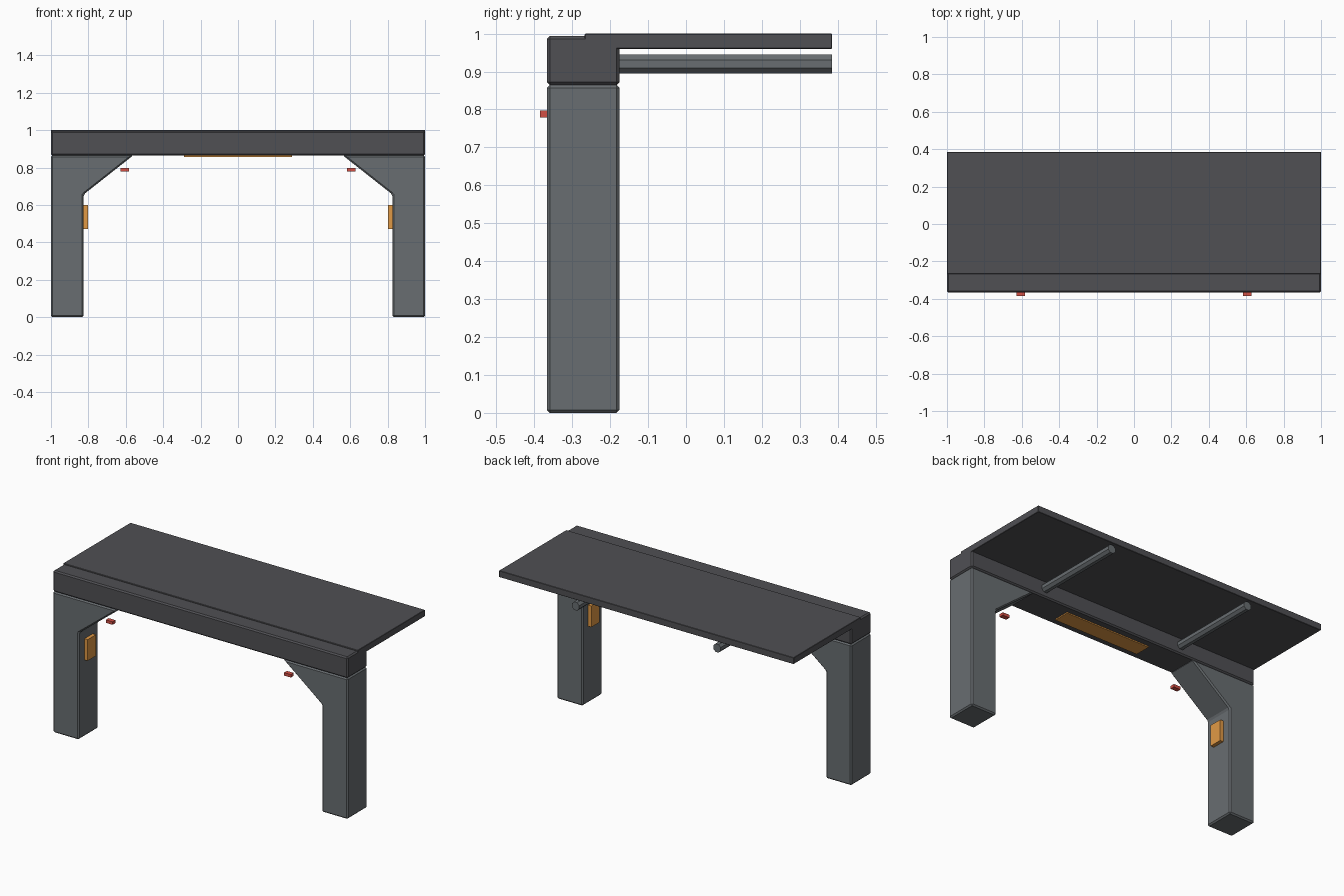
import bpy, bmesh, math

if "Cube" in bpy.data.objects:
    bpy.data.objects.remove(bpy.data.objects["Cube"])


def material(name, rgb):
    m = bpy.data.materials.new(name)
    m.diffuse_color = (*rgb, 1)
    m.use_nodes = True
    m.node_tree.nodes["Principled BSDF"].inputs["Base Color"].default_value = m.diffuse_color
    return m


LEG = material("leg_grey", (0.14, 0.155, 0.165))
DARK = material("dark_grey", (0.08, 0.08, 0.088))
ORANGE = material("orange", (0.75, 0.32, 0.06))
RED = material("red", (0.65, 0.08, 0.06))


def finish(name, bm, mat, bevel=0):
    bmesh.ops.recalc_face_normals(bm, faces=bm.faces)
    if bevel:
        bmesh.ops.bevel(bm, geom=bm.edges[:], offset=bevel, segments=1,
                        affect='EDGES', profile=0.5)
    me = bpy.data.meshes.new(name)
    bm.to_mesh(me)
    bm.free()
    me.materials.append(mat)
    ob = bpy.data.objects.new(name, me)
    bpy.context.collection.objects.link(ob)
    return ob


def prism(name, profile, y0, y1, mat, bevel=0):
    """Extrude an (x, z) outline along y."""
    bm = bmesh.new()
    face = bm.faces.new([bm.verts.new((x, y0, z)) for x, z in profile])
    ext = bmesh.ops.extrude_face_region(bm, geom=[face])["geom"]
    bmesh.ops.translate(bm, vec=(0, y1 - y0, 0),
                        verts=[v for v in ext if isinstance(v, bmesh.types.BMVert)])
    return finish(name, bm, mat, bevel)


def box(name, x, y, z, mat, bevel=0):
    pts = [(x[0], z[0]), (x[1], z[0]), (x[1], z[1]), (x[0], z[1])]
    return prism(name, pts, y[0], y[1], mat, bevel)


FRONT, BACK = -0.367, -0.175

# Cross beam and overhanging roof slab
box("cross_beam", (-1, 1), (FRONT, BACK), (0.864, 0.994), DARK, 0.008)
box("roof_slab", (-1, 1), (-0.267, 0.385), (0.96, 1.0), DARK, 0.002)

# Light strip under the beam
box("beam_light", (-0.288, 0.288), (-0.32, -0.22), (0.857, 0.87), ORANGE)

for s, side in ((-1, "left"), (1, "right")):
    # Leg with a diagonal gusset
    leg = [(1, 0), (0.825, 0), (0.825, 0.656), (0.56, 0.865), (1, 0.865)]
    prism(side + "_leg", [(s * x, z) for x, z in leg], FRONT, BACK, LEG, 0.008)

    # Light panel on the inner leg face
    box(side + "_leg_light", sorted((s * 0.803, s * 0.83)), (-0.31, -0.23),
        (0.47, 0.60), ORANGE)

    # Small red marker below the beam
    box(side + "_marker", sorted((s * 0.582, s * 0.628)), (-0.385, -0.357),
        (0.779, 0.797), RED)

    # Octagonal support rod under the slab
    cx, r = s * 0.48, 0.027
    ring = [(cx + r * math.cos(math.radians(22.5 + 45 * i)),
             0.92 + r * math.sin(math.radians(22.5 + 45 * i))) for i in range(8)]
    prism(side + "_support_rod", ring, BACK - 0.01, 0.385, LEG)
